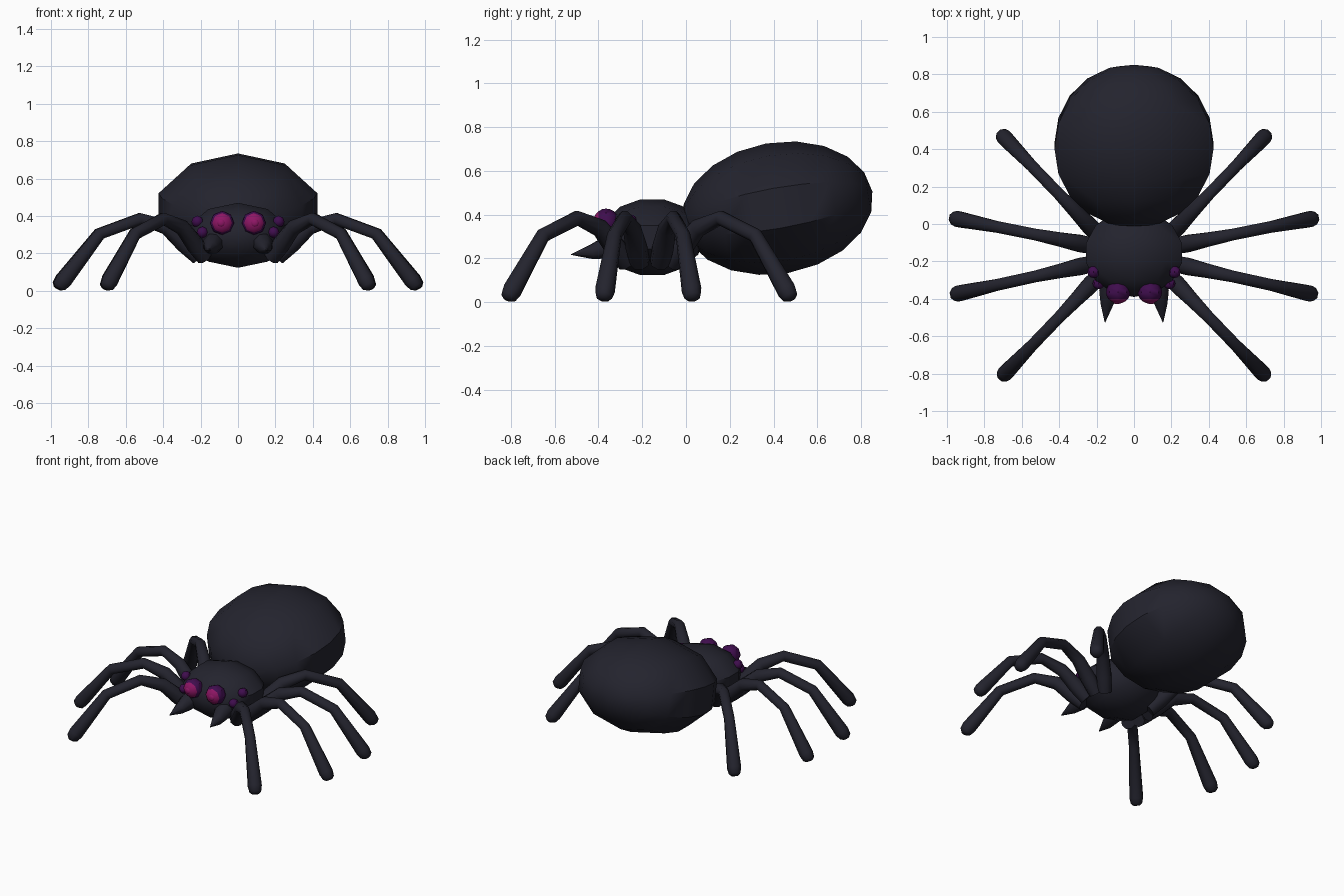
import bpy, bmesh
from math import radians, cos, sin, pi
from mathutils import Vector, Matrix

cube = bpy.data.objects.get("Cube")
if cube:
    bpy.data.objects.remove(cube, do_unlink=True)


def material(name, rgb):
    m = bpy.data.materials.new(name)
    m.use_nodes = True
    m.diffuse_color = (*rgb, 1)
    m.node_tree.nodes["Principled BSDF"].inputs["Base Color"].default_value = (*rgb, 1)
    return m


BODY = material("dark_slate", (0.017, 0.017, 0.027))
PURPLE = material("deep_purple", (0.05, 0.004, 0.075))
PINK = material("magenta", (0.27, 0.008, 0.13))


def finish(bm, name, mats, angle=40):
    bmesh.ops.recalc_face_normals(bm, faces=bm.faces)
    mesh = bpy.data.meshes.new(name)
    bm.to_mesh(mesh)
    bm.free()
    for m in mats:
        mesh.materials.append(m)
    ob = bpy.data.objects.new(name, mesh)
    bpy.context.collection.objects.link(ob)
    bpy.ops.object.select_all(action='DESELECT')
    ob.select_set(True)
    bpy.context.view_layer.objects.active = ob
    bpy.ops.object.shade_smooth_by_angle(angle=radians(angle))
    return ob


def ellipsoid(name, loc, radii, segs, rings, mats, tilt=0, face_rule=None):
    """Sphere with its poles along y, scaled, tilted about x and moved."""
    bm = bmesh.new()
    bmesh.ops.create_uvsphere(bm, u_segments=segs, v_segments=rings, radius=1)
    bmesh.ops.rotate(bm, verts=bm.verts, matrix=Matrix.Rotation(pi / 2, 3, 'X'))
    bm.normal_update()
    if face_rule:
        for f in bm.faces:
            f.material_index = face_rule(f.normal)
    bmesh.ops.scale(bm, verts=bm.verts, vec=radii)
    bmesh.ops.rotate(bm, verts=bm.verts, matrix=Matrix.Rotation(radians(tilt), 3, 'X'))
    bmesh.ops.translate(bm, verts=bm.verts, vec=loc)
    return finish(bm, name, mats)


def tube(name, points, radii, sides=8):
    """Tapered limb swept through points, kept above the ground."""
    bm = bmesh.new()
    pts = [Vector(p) for p in points]
    rings = []
    for i, p in enumerate(pts):
        before, after = pts[max(i - 1, 0)], pts[min(i + 1, len(pts) - 1)]
        tangent = (after - before).normalized()
        side = tangent.cross(Vector((0, 0, 1))).normalized()
        up = side.cross(tangent)
        ring = []
        for k in range(sides):
            a = 2 * pi * (k + 0.5) / sides
            v = p + radii[i] * (cos(a) * side + sin(a) * up)
            v.z = max(v.z, 0)
            ring.append(bm.verts.new(v))
        rings.append(ring)
    for a, b in zip(rings, rings[1:]):
        for k in range(sides):
            n = (k + 1) % sides
            bm.faces.new((a[k], a[n], b[n], b[k]))
    bm.faces.new(rings[0])
    bm.faces.new(rings[-1])
    return finish(bm, name, [BODY], 50)


# Body
ellipsoid("abdomen", (0, 0.418, 0.43), (0.447, 0.44, 0.3), 10, 10, [BODY], tilt=10)
ellipsoid("head_and_thorax", (0, -0.155, 0.297), (0.277, 0.235, 0.178), 10, 7, [BODY])

# Legs: base and foot on the ground plan, sharing one side profile
LEGS = {
    "front": ((0.18, -0.27), (0.70, -0.81)),
    "mid_front": ((0.21, -0.21), (0.955, -0.375)),
    "mid_rear": ((0.21, -0.12), (0.96, 0.03)),
    "rear": ((0.18, -0.07), (0.705, 0.475)),
}
PROFILE = [  # distance along leg, height, radius
    (0.00, 0.18, 0.045), (0.10, 0.25, 0.05), (0.23, 0.34, 0.042),
    (0.42, 0.385, 0.034), (0.71, 0.305, 0.034), (0.97, 0.055, 0.046),
    (1.00, 0.025, 0.038), (1.01, 0.012, 0.02),
]

for side, s in (("left", 1), ("right", -1)):
    for leg, (base, foot) in LEGS.items():
        path = [(s * (base[0] + t * (foot[0] - base[0])),
                 base[1] + t * (foot[1] - base[1]), z) for t, z, r in PROFILE]
        tube(f"{side}_{leg}_leg", path, [r for t, z, r in PROFILE])

    # Fangs
    tube(f"{side}_fang",
         [(s * 0.12, -0.28, 0.27), (s * 0.135, -0.36, 0.25),
          (s * 0.145, -0.43, 0.23), (s * 0.155, -0.525, 0.218)],
         [0.05, 0.055, 0.036, 0.002])

    # Large eyes with a bright cap facing forward and a small raised pupil
    ellipsoid(f"{side}_large_eye", (s * 0.085, -0.365, 0.363), (0.065, 0.06, 0.065),
              8, 10, [PURPLE, PINK], face_rule=lambda n: int(n.y < -0.65))
    ellipsoid(f"{side}_pupil", (s * 0.09, -0.419, 0.363), (0.022, 0.01, 0.022),
              8, 6, [PINK])

    # Small side eyes
    ellipsoid(f"{side}_upper_small_eye", (s * 0.217, -0.257, 0.37),
              (0.032, 0.032, 0.032), 8, 6, [PURPLE])
    ellipsoid(f"{side}_lower_small_eye", (s * 0.19, -0.318, 0.313),
              (0.031, 0.031, 0.031), 8, 6, [PURPLE])
